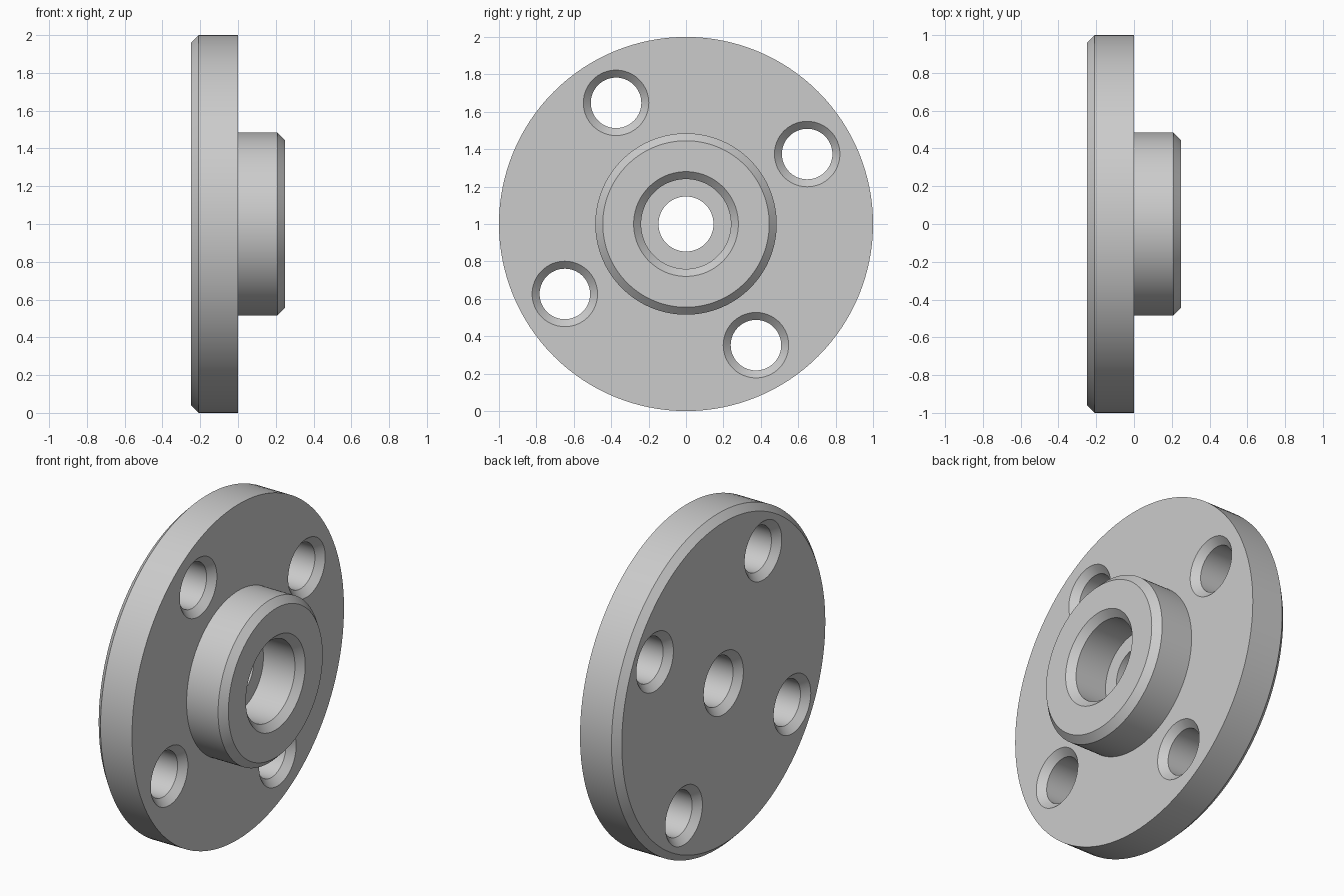
import bpy, bmesh
from math import cos, sin, radians, tau

if "Cube" in bpy.data.objects:
    bpy.data.objects.remove(bpy.data.objects["Cube"])

grey = bpy.data.materials.new("plain grey")
grey.use_nodes = True
grey.diffuse_color = (0.6, 0.6, 0.6, 1)
grey.node_tree.nodes["Principled BSDF"].inputs["Base Color"].default_value = grey.diffuse_color

BACK, FRONT, CHAMFER = -0.248, 0.248, 0.04


def lathe(name, profile, segments, y=0, z=1, closed=True):
    """Revolve (x, radius) points about an axis along x; cap the ends if open."""
    bm = bmesh.new()
    rings = [[bm.verts.new((x, y + r * cos(tau * i / segments), z + r * sin(tau * i / segments)))
              for i in range(segments)] for x, r in profile]
    pairs = list(zip(rings, rings[1:]))
    if closed:
        pairs.append((rings[-1], rings[0]))
    else:
        bm.faces.new(rings[0])
        bm.faces.new(rings[-1])
    for a, b in pairs:
        for i in range(segments):
            j = (i + 1) % segments
            bm.faces.new((a[i], a[j], b[j], b[i]))
    bmesh.ops.recalc_face_normals(bm, faces=bm.faces)
    mesh = bpy.data.meshes.new(name)
    bm.to_mesh(mesh)
    bm.free()
    mesh.materials.append(grey)
    obj = bpy.data.objects.new(name, mesh)
    bpy.context.collection.objects.link(obj)
    return obj


# Disc with raised hub, stepped bore and chamfered rims
flange = lathe("hub_flange", [
    (BACK, 0.147 + CHAMFER), (BACK, 1 - CHAMFER), (BACK + CHAMFER, 1), (0, 1),
    (0, 0.485), (FRONT - CHAMFER, 0.485), (FRONT, 0.485 - CHAMFER),
    (FRONT, 0.28), (FRONT - CHAMFER, 0.24), (0, 0.24),
    (0, 0.147), (BACK + CHAMFER, 0.147)], 128)

# Four bolt holes, countersunk on both faces
bolt, over = 0.135, 0.01
flare = bolt + CHAMFER + over
for k in range(4):
    angle = radians(30 + 90 * k)
    cutter = lathe("bolt_hole_cutter", [
        (BACK - over, flare), (BACK + CHAMFER, bolt), (-CHAMFER, bolt), (over, flare)],
        64, 0.748 * cos(angle), 1 + 0.748 * sin(angle), closed=False)
    cutter.hide_render = True
    cut = flange.modifiers.new("bolt_hole", 'BOOLEAN')
    cut.operation, cut.solver, cut.object = 'DIFFERENCE', 'EXACT', cutter
    bpy.ops.object.select_all(action='DESELECT')
    flange.select_set(True)
    bpy.context.view_layer.objects.active = flange
    bpy.ops.object.modifier_apply(modifier=cut.name)
    bpy.data.objects.remove(cutter)

bpy.ops.object.shade_smooth_by_angle(angle=radians(30))
